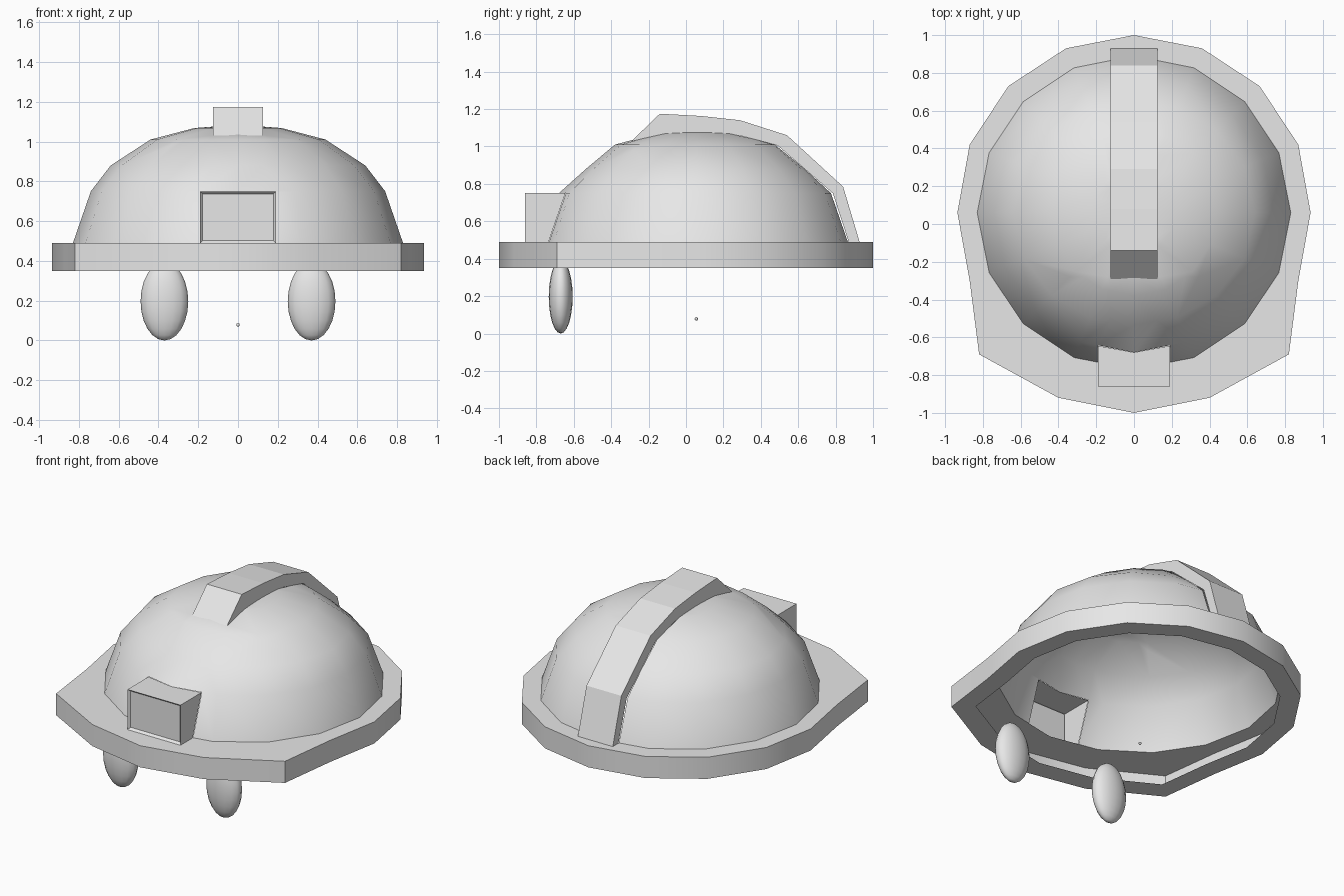
import bpy, bmesh, math
from mathutils import Vector

if "Cube" in bpy.data.objects:
    bpy.data.objects.remove(bpy.data.objects["Cube"])

SIDES = 16
CY = 0.06  # dome centre in y

grey = bpy.data.materials.new("light_grey")
grey.diffuse_color = (0.8, 0.8, 0.8, 1)
grey.use_nodes = True
grey.node_tree.nodes["Principled BSDF"].inputs["Base Color"].default_value = grey.diffuse_color


def finish(name, bm, angle=None):
    me = bpy.data.meshes.new(name)
    bm.to_mesh(me)
    bm.free()
    me.materials.append(grey)
    ob = bpy.data.objects.new(name, me)
    bpy.context.collection.objects.link(ob)
    if angle:
        bpy.ops.object.select_all(action='DESELECT')
        ob.select_set(True)
        bpy.context.view_layer.objects.active = ob
        bpy.ops.object.shade_smooth_by_angle(angle=math.radians(angle))
    return ob


def build(verts, faces):
    bm = bmesh.new()
    vs = [bm.verts.new(v) for v in verts]
    for f in faces:
        bm.faces.new([vs[i] for i in f])
    return bm


def loft(bm, rings):
    """Join closed loops, ordered from the inside/top to the outside/bottom."""
    loops = [[bm.verts.new(p) for p in r] for r in rings]
    for a, b in zip(loops, loops[1:]):
        for i in range(len(a)):
            j = (i + 1) % len(a)
            bm.faces.new((a[i], b[i], b[j], a[j]))
    return loops


def dome_ring(r, z, flatten=0.0):
    pts = []
    for i in range(SIDES):
        a = 2 * math.pi * i / SIDES
        q = r - flatten * math.sin(a) ** 2
        pts.append((q * math.cos(a), CY + q * math.sin(a), z))
    return pts


def cut(bm, region, planes, remove):
    """Split the faces in a region along planes, then delete the opening."""
    for co, no in planes:
        fs = [f for f in bm.faces if region(f.calc_center_median())]
        geom = fs + list({e for f in fs for e in f.edges}) + list({v for f in fs for v in f.verts})
        bmesh.ops.bisect_plane(bm, geom=geom, plane_co=co, plane_no=no, dist=1e-5)
    gone = [f for f in bm.faces if remove(f.calc_center_median())]
    bmesh.ops.delete(bm, geom=gone, context='FACES')


# Dome shell, open below and behind the ridge and the lamp
bm = bmesh.new()
loops = loft(bm, [dome_ring(0.22, 1.068), dome_ring(0.44, 1.01),
                  dome_ring(0.64, 0.88, 0.045), dome_ring(0.74, 0.75),
                  dome_ring(0.83, 0.49)])
tip = bm.verts.new((0, CY, 1.085))
for i in range(SIDES):
    bm.faces.new((tip, loops[0][i], loops[0][(i + 1) % SIDES]))
RW, LW = 0.125, 0.19  # half widths of ridge and lamp
cut(bm, lambda c: c.y > -0.45 and abs(c.x) < 0.4,
    [((RW, 0, 0), (1, 0, 0)), ((-RW, 0, 0), (1, 0, 0)), ((0, -0.28, 0), (0, 1, 0))],
    lambda c: abs(c.x) < RW and c.y > -0.28)
cut(bm, lambda c: c.y < -0.4 and c.z < 0.75 and abs(c.x) < 0.4,
    [((LW, 0, 0), (1, 0, 0)), ((-LW, 0, 0), (1, 0, 0))],
    lambda c: abs(c.x) < LW and c.y < -0.4 and c.z < 0.75)
finish("dome", bm, 40)

# Hollow brim with a pointed front and an inward lip
right = [(0.935, 0.06), (0.87, 0.42), (0.665, 0.73), (0.36, 0.93)]
front = [(0.40, -0.92), (0.82, -0.69), (0.87, -0.30)]
outline = (right + [(0, 1.0)] + [(-x, y) for x, y in reversed(right)]
           + [(-x, y) for x, y in reversed(front)] + [(0, -1.0)] + front)
lip = [(x * 0.87, CY + (y - CY) * 0.87, 0.35) for x, y in outline]
bm = bmesh.new()
loft(bm, [dome_ring(0.83, 0.49), [(x, y, 0.49) for x, y in outline],
          [(x, y, 0.35) for x, y in outline], lip])
finish("brim", bm, 25)

# Raised ridge over the crown and down the back: (y, z) outer and base lines
outer = [(-0.29, 1.03), (-0.14, 1.175), (0.08, 1.163), (0.29, 1.14),
         (0.54, 1.06), (0.84, 0.785), (0.928, 0.49)]
base = [(-0.28, 1.028), (-0.14, 1.06), (0.08, 1.075), (0.29, 1.058),
        (0.49, 1.005), (0.785, 0.75), (0.87, 0.49)]
n = len(outer)
verts = [(x, y, z) for line in (outer, base) for x in (-RW, RW) for y, z in line]
faces = []
for i in range(n - 1):
    faces.append((i, n + i, n + i + 1, i + 1))                          # top
    faces.append((i, i + 1, 2 * n + i + 1, 2 * n + i))                  # left
    faces.append((n + i, 3 * n + i, 3 * n + i + 1, n + i + 1))          # right
finish("ridge", build(verts, faces))

# Lamp housing on the front with a recessed panel
verts = [(-LW, -0.86, 0.49), (LW, -0.86, 0.49), (LW, -0.86, 0.75), (-LW, -0.86, 0.75),
         (-LW, -0.735, 0.49), (LW, -0.735, 0.49), (LW, -0.645, 0.75), (-LW, -0.645, 0.75),
         (0, -0.68, 0.75)]
bm = build(verts, [(0, 1, 2, 3), (3, 2, 6, 8, 7), (1, 5, 6, 2), (0, 3, 7, 4)])
bm.faces.ensure_lookup_table()
bm.normal_update()
bmesh.ops.inset_individual(bm, faces=[bm.faces[0]], thickness=0.018, depth=-0.015)
finish("lamp", bm)


def ellipsoid(name, loc, size, seg, rings):
    bm = bmesh.new()
    bmesh.ops.create_uvsphere(bm, u_segments=seg, v_segments=rings, radius=1)
    bmesh.ops.scale(bm, vec=Vector(size), verts=bm.verts)
    bmesh.ops.translate(bm, vec=Vector(loc), verts=bm.verts)
    finish(name, bm, 60)


# Eyes under the brim and the tiny bead below the centre
for side, label in ((-1, "left"), (1, "right")):
    ellipsoid(label + "_eye", (side * 0.37, -0.67, 0.197), (0.12, 0.064, 0.197), 16, 12)
ellipsoid("bead", (0, 0.055, 0.078), (0.009, 0.009, 0.009), 8, 6)
